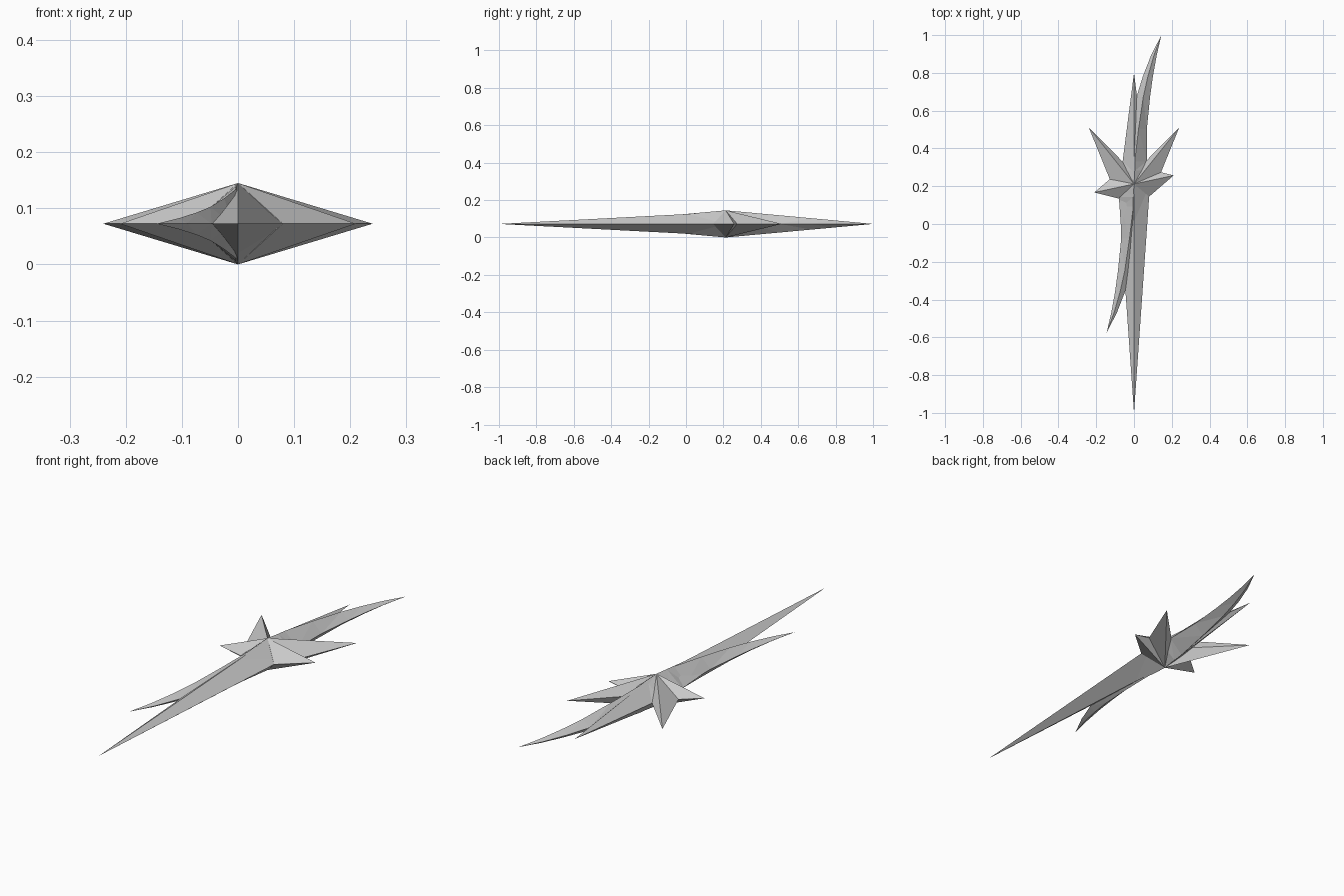
import bpy, bmesh

if "Cube" in bpy.data.objects:
    bpy.data.objects.remove(bpy.data.objects["Cube"])

HUB_Y = 0.212      # hub centre on the y axis
MID = 0.0725       # half thickness, also height of the flat middle plane

grey = bpy.data.materials.new("steel grey")
grey.diffuse_color = (0.6, 0.6, 0.6, 1)
grey.use_nodes = True
grey.node_tree.nodes["Principled BSDF"].inputs["Base Color"].default_value = grey.diffuse_color


def blade(name, sections, tip, turn=1):
    """Diamond-section blade. sections: (left xy, ridge xy, right xy, ridge height).
    turn=-1 spins it half a turn around the hub."""
    bm = bmesh.new()

    def vert(p, z):
        return bm.verts.new((turn * p[0], HUB_Y + turn * p[1], MID + z))

    rings = [[vert(l, 0), vert(c, h), vert(r, 0), vert(c, -h)]
             for l, c, r, h in sections]
    end = vert(tip, 0)
    bm.faces.new(rings[0])
    for a, b in zip(rings, rings[1:]):
        for i in range(4):
            j = (i + 1) % 4
            bm.faces.new((a[i], a[j], b[j], b[i]))
    for i in range(4):
        bm.faces.new((rings[-1][i], rings[-1][(i + 1) % 4], end))
    bmesh.ops.triangulate(bm, faces=[f for f in bm.faces if len(f.verts) == 4])
    bmesh.ops.recalc_face_normals(bm, faces=bm.faces)
    mesh = bpy.data.meshes.new(name)
    bm.to_mesh(mesh)
    bm.free()
    mesh.materials.append(grey)
    obj = bpy.data.objects.new(name, mesh)
    bpy.context.collection.objects.link(obj)
    return obj


HUB = (0, 0)

# Long straight front blade, its ridge dips slightly just off the hub
blade("long_front_blade",
      [((-0.085, 0), HUB, (0.085, 0), MID),
       ((-0.071, -0.2), (0, -0.2), (0.071, -0.2), 0.053)], (0, -1.212))

# Shorter straight back blade
blade("short_back_blade", [((-0.073, 0.02), HUB, (0.073, 0.02), MID)], (0, 0.588))

# Diagonal star points, mirrored left and right
for side, label in ((-1, "left"), (1, "right")):
    blade("diagonal_point_" + label,
          [((0, 0.057), HUB, (side * 0.118, 0), MID)], (side * 0.24, 0.30))

# Small side points and curved blades, repeated by a half turn
curve = [(0, 0.085, -0.085), (0.07, 0.083, -0.075), (0.12, 0.068, -0.06),
         (0.29, 0.068, -0.02), (0.46, 0.085, 0.013), (0.57, 0.1, 0.047),
         (0.68, 0.12, 0.09)]
sections = [((i, y), ((o + i) / 2, y), (o, y), MID * (1 - y / 0.788))
            for y, o, i in curve]
for turn, label in ((1, "back"), (-1, "front")):
    blade("side_point_" + label,
          [((0.05, 0.085), HUB, (0.08, -0.067), MID)], (0.21, 0.045), turn)
    blade("curved_blade_" + label, sections, (0.145, 0.788), turn)
